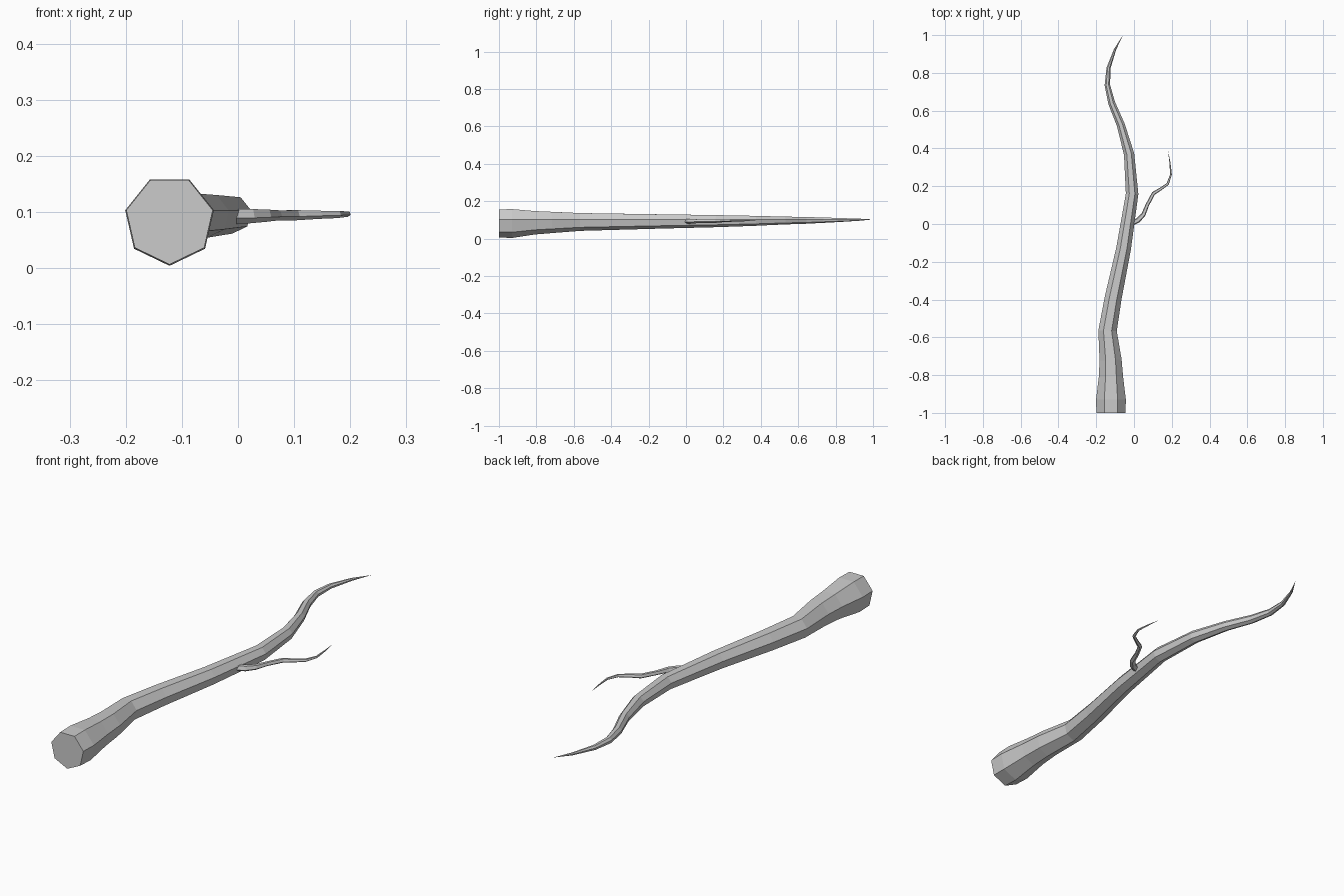
import bpy, bmesh, math
from mathutils import Vector

if "Cube" in bpy.data.objects:
    bpy.data.objects.remove(bpy.data.objects["Cube"])


def tapered_tube(name, rings, sides, axis_z, z_shift, start_dir):
    """Faceted tube through (x, y, radius) rings, closed flat at the base, pointed at the tip."""
    bm = bmesh.new()
    pts = [Vector((x, y, 0)) for x, y, r in rings]
    loops = []
    for i, (x, y, r) in enumerate(rings[:-1]):
        if i == 0:
            t = Vector(start_dir).normalized()
        else:
            t = ((pts[i + 1] - pts[i]).normalized() + (pts[i] - pts[i - 1]).normalized()).normalized()
        side = Vector((t.y, -t.x, 0))
        zc = axis_z(x, y) - z_shift * r
        loop = []
        for k in range(sides):
            a = -math.pi / 2 + 2 * math.pi * k / sides
            p = pts[i] + side * (r * math.cos(a))
            loop.append(bm.verts.new((p.x, p.y, zc + r * math.sin(a))))
        loops.append(loop)
    x, y, r = rings[-1]
    tip = bm.verts.new((x, y, axis_z(x, y)))
    bm.faces.new(loops[0])
    for a, b in zip(loops, loops[1:]):
        for k in range(sides):
            n = (k + 1) % sides
            bm.faces.new((a[k], a[n], b[n], b[k]))
    for k in range(sides):
        bm.faces.new((loops[-1][k], loops[-1][(k + 1) % sides], tip))
    bmesh.ops.recalc_face_normals(bm, faces=bm.faces[:])
    me = bpy.data.meshes.new(name)
    bm.to_mesh(me)
    bm.free()
    ob = bpy.data.objects.new(name, me)
    bpy.context.collection.objects.link(ob)
    return ob


# Main limb: seven-sided, flared at the cut end, winding to a point
limb = [
    (-0.122, -1.00, 0.079), (-0.122, -0.93, 0.081), (-0.122, -0.81, 0.066),
    (-0.124, -0.72, 0.060), (-0.140, -0.565, 0.050), (-0.110, -0.39, 0.046),
    (-0.055, -0.13, 0.040), (-0.010, 0.16, 0.034), (-0.026, 0.37, 0.028),
    (-0.070, 0.525, 0.022), (-0.118, 0.64, 0.019), (-0.141, 0.735, 0.015),
    (-0.135, 0.825, 0.011), (-0.100, 0.925, 0.006), (-0.058, 1.00, 0),
]
tapered_tube("main_limb", limb, 7, lambda x, y: 0.103, 0.2225, (0, 1, 0))

# Side twig: thin and crooked, rooted inside the limb
twig = [
    (-0.010, 0.005, 0.015), (0.022, 0.020, 0.014), (0.050, 0.050, 0.012),
    (0.070, 0.100, 0.010), (0.103, 0.162, 0.010), (0.145, 0.188, 0.008),
    (0.178, 0.212, 0.007), (0.196, 0.262, 0.005), (0.190, 0.325, 0.003),
    (0.180, 0.39, 0),
]
tapered_tube("side_twig", twig, 5, lambda x, y: 0.095 + 0.01 * max(x, 0), 0.1, (1, 0.3, 0))
